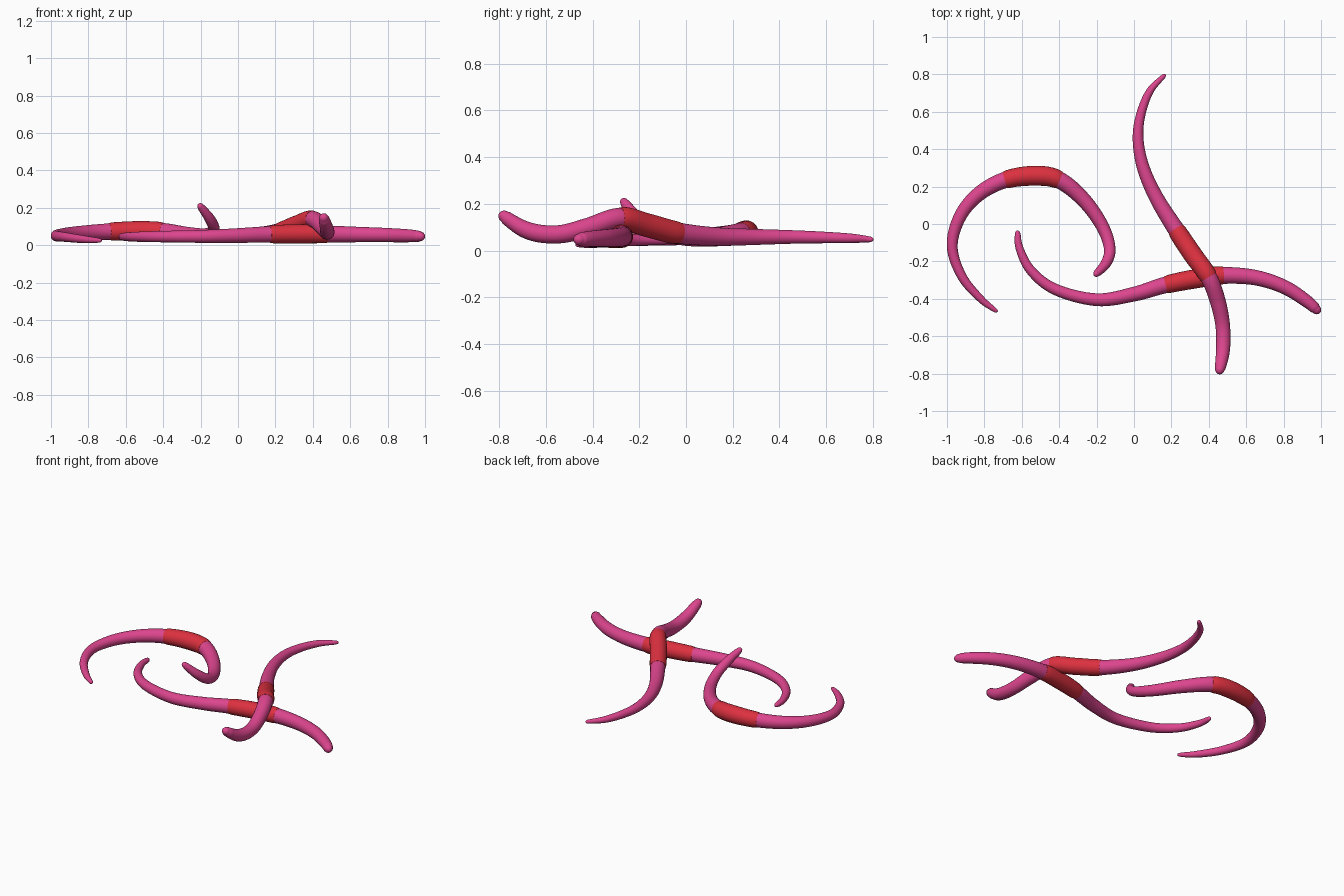
import bpy, bmesh, math
from mathutils import Vector

if "Cube" in bpy.data.objects:
    bpy.data.objects.remove(bpy.data.objects["Cube"])

SIDES, STEPS = 24, 8


def material(name, color):
    m = bpy.data.materials.new(name)
    m.diffuse_color = color
    m.use_nodes = True
    m.node_tree.nodes["Principled BSDF"].inputs["Base Color"].default_value = m.diffuse_color
    return m


PINK = material("worm_pink", (0.72, 0.06, 0.27, 1))
RED = material("band_red", (0.72, 0.03, 0.05, 1))


def smooth_path(ctrl):
    """Catmull-Rom through (x, y, z, radius) points."""
    p = [Vector(c) for c in ctrl]
    p = [2 * p[0] - p[1]] + p + [2 * p[-1] - p[-2]]
    out = []
    for i in range(1, len(p) - 2):
        a, b, c, d = p[i - 1:i + 3]
        for k in range(STEPS):
            t = k / STEPS
            out.append(0.5 * (2 * b + (c - a) * t + (2 * a - 5 * b + 4 * c - d) * t * t
                              + (3 * b - a - 3 * c + d) * t ** 3))
    return out + [p[-2]]


def rounded_end(path):
    """Replace the last sample by a half-dome."""
    end, prev = path[-1], path[-2]
    r = end[3]
    d = (end.xyz - prev.xyz).normalized()
    base = end.xyz - d * r * 1.2
    path = [q for q in path[:-1] if (base - q.xyz).dot(d) > 0.002 or (q.xyz - base).length > 0.1]
    for k in range(7):
        a = math.radians(k * 14.5)
        path.append(Vector((*(base + d * r * 1.2 * math.sin(a)), r * math.cos(a))))
    return path


def tube(name, path, mat):
    bm = bmesh.new()
    rings, normal = [], Vector((0, 0, 1))
    for i, q in enumerate(path):
        t = (path[min(i + 1, len(path) - 1)].xyz - path[max(i - 1, 0)].xyz).normalized()
        normal = (normal - t * normal.dot(t)).normalized()
        side = t.cross(normal)
        rings.append([bm.verts.new(q.xyz + q[3] * (normal * math.cos(a) + side * math.sin(a)))
                      for a in (2 * math.pi * k / SIDES for k in range(SIDES))])
    for a, b in zip(rings, rings[1:]):
        for k in range(SIDES):
            j = (k + 1) % SIDES
            bm.faces.new((a[k], a[j], b[j], b[k]))
    bm.faces.new(rings[0])
    bm.faces.new(rings[-1])
    bmesh.ops.recalc_face_normals(bm, faces=bm.faces)
    me = bpy.data.meshes.new(name)
    bm.to_mesh(me)
    bm.free()
    me.materials.append(mat)
    ob = bpy.data.objects.new(name, me)
    bpy.context.collection.objects.link(ob)
    bpy.context.view_layer.objects.active = ob
    ob.select_set(True)
    bpy.ops.object.shade_smooth_by_angle(angle=math.radians(40))
    ob.select_set(False)


def worm(name, ctrl, first, last):
    """Tail-to-head body plus a thicker band between two control points."""
    path = smooth_path(ctrl)
    band = [q.copy() for q in path[first * STEPS:last * STEPS + 1]]
    for q in band:
        q[3] += 0.004
    band[0][3] -= 0.003
    band[-1][3] -= 0.003
    tube(name + "_band", band, RED)
    body = rounded_end(path)
    body = rounded_end(body[::-1])[::-1]
    tube(name + "_body", body, PINK)


# left worm, head curled upward
worm("left_worm", [
    (-.73, -.47, .025, .011), (-.82, -.40, .031, .020), (-.92, -.28, .043, .025),
    (-.972, -.12, .05, .029), (-.93, .04, .058, .034), (-.83, .16, .066, .039),
    (-.69, .235, .073, .044), (-.53, .258, .076, .049), (-.40, .235, .073, .046),
    (-.27, .13, .058, .040), (-.17, -.01, .056, .035), (-.13, -.13, .085, .031),
    (-.15, -.21, .14, .028), (-.21, -.275, .22, .018)], 6, 8)

# lower worm, lying flat
worm("lower_worm", [
    (-.623, -.035, .045, .014), (-.612, -.13, .045, .021), (-.55, -.25, .045, .026),
    (-.42, -.35, .046, .030), (-.2, -.405, .047, .034), (0, -.375, .052, .039),
    (.17, -.325, .058, .044), (.33, -.293, .061, .047), (.48, -.275, .060, .045),
    (.65, -.287, .057, .041), (.8, -.335, .054, .038), (.92, -.41, .05, .034),
    (.995, -.475, .046, .026)], 6, 8)

# upper worm, climbing over the lower one
worm("upper_worm", [
    (.168, .80, .047, .011), (.085, .71, .052, .020), (.035, .58, .056, .025),
    (.022, .45, .058, .029), (.05, .3, .058, .034), (.12, .14, .059, .039),
    (.225, -.03, .074, .045), (.315, -.165, .108, .047), (.40, -.285, .138, .045),
    (.45, -.42, .098, .042), (.475, -.55, .069, .039), (.475, -.68, .086, .037),
    (.455, -.80, .16, .026)], 6, 8)
